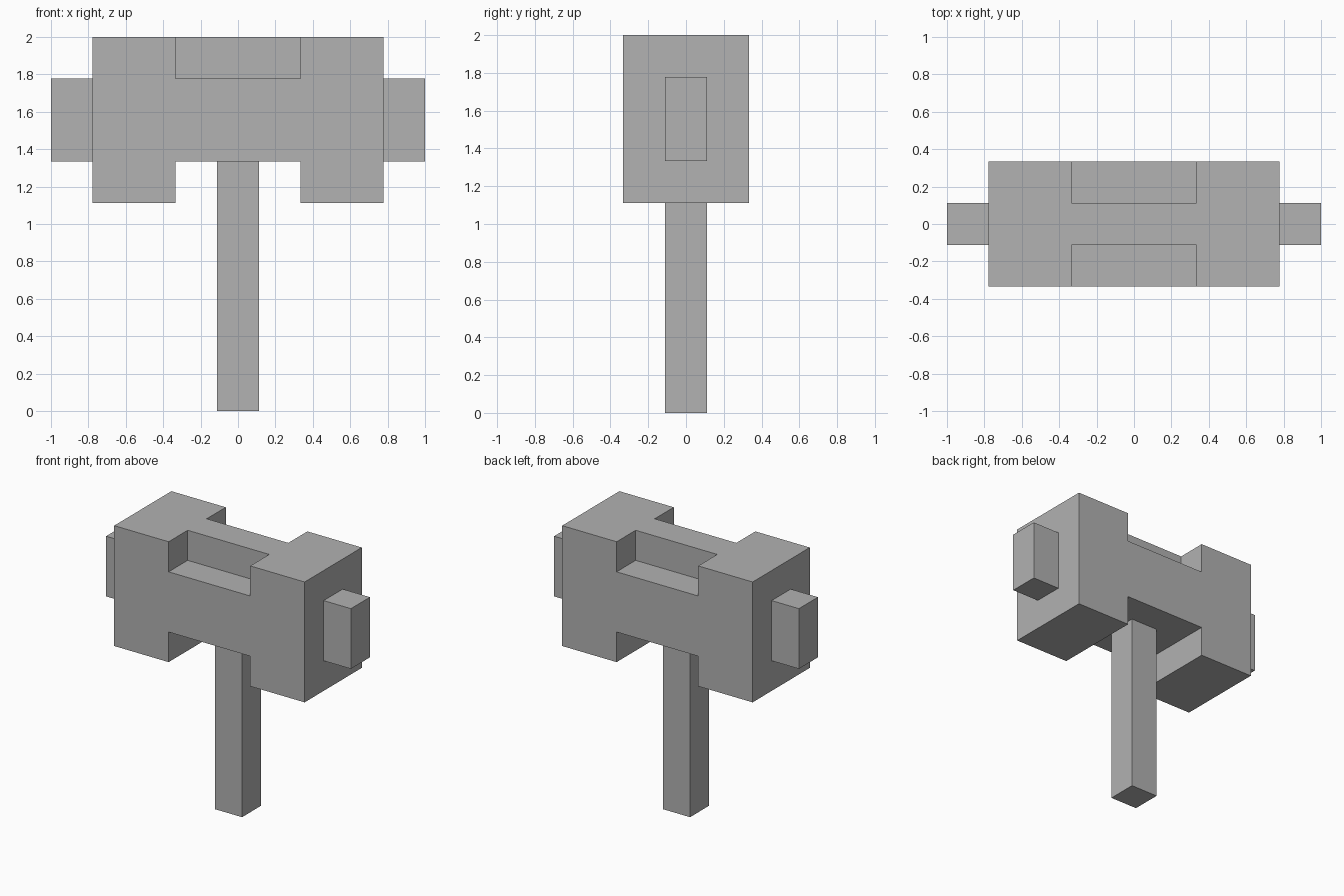
import bpy

if "Cube" in bpy.data.objects:
    bpy.data.objects.remove(bpy.data.objects["Cube"], do_unlink=True)

U = 2 / 18  # grid step: the whole model is 18 steps wide and tall

grey = bpy.data.materials.new("light_grey")
grey.use_nodes = True
grey.diffuse_color = (0.445, 0.445, 0.445, 1)
grey.node_tree.nodes["Principled BSDF"].inputs["Base Color"].default_value = grey.diffuse_color


def box(name, low, high):
    """Box between two corners, given in grid steps."""
    bpy.ops.mesh.primitive_cube_add(size=1)
    obj = bpy.context.object
    obj.name = obj.data.name = name
    for v in obj.data.vertices:
        v.co = [U * (h if c > 0 else l) for c, l, h in zip(v.co, low, high)]
    obj.data.materials.append(grey)
    return obj


def cut(target, low, high):
    """Carve a box-shaped notch out of the target."""
    cutter = box("notch_cutter", low, high)
    cutter.hide_render = True
    mod = target.modifiers.new("notch", "BOOLEAN")
    mod.operation = "DIFFERENCE"
    mod.solver = "EXACT"
    mod.object = cutter
    bpy.context.view_layer.objects.active = target
    bpy.ops.object.modifier_apply(modifier=mod.name)
    bpy.data.objects.remove(cutter, do_unlink=True)


# Hammer head with a gap below and a pocket on each side of the top ridge
head = box("hammer_head", (-7, -3, 10), (7, 3, 18))
cut(head, (-3, -4, 9), (3, 4, 12))
cut(head, (-3, -4, 16), (3, -1, 19))
cut(head, (-3, 1, 16), (3, 4, 19))

# Handle
box("handle", (-1, -1, 0), (1, 1, 12))

# Striking pegs on both ends
box("left_peg", (7, -1, 12), (9, 1, 16))
box("right_peg", (-9, -1, 12), (-7, 1, 16))
